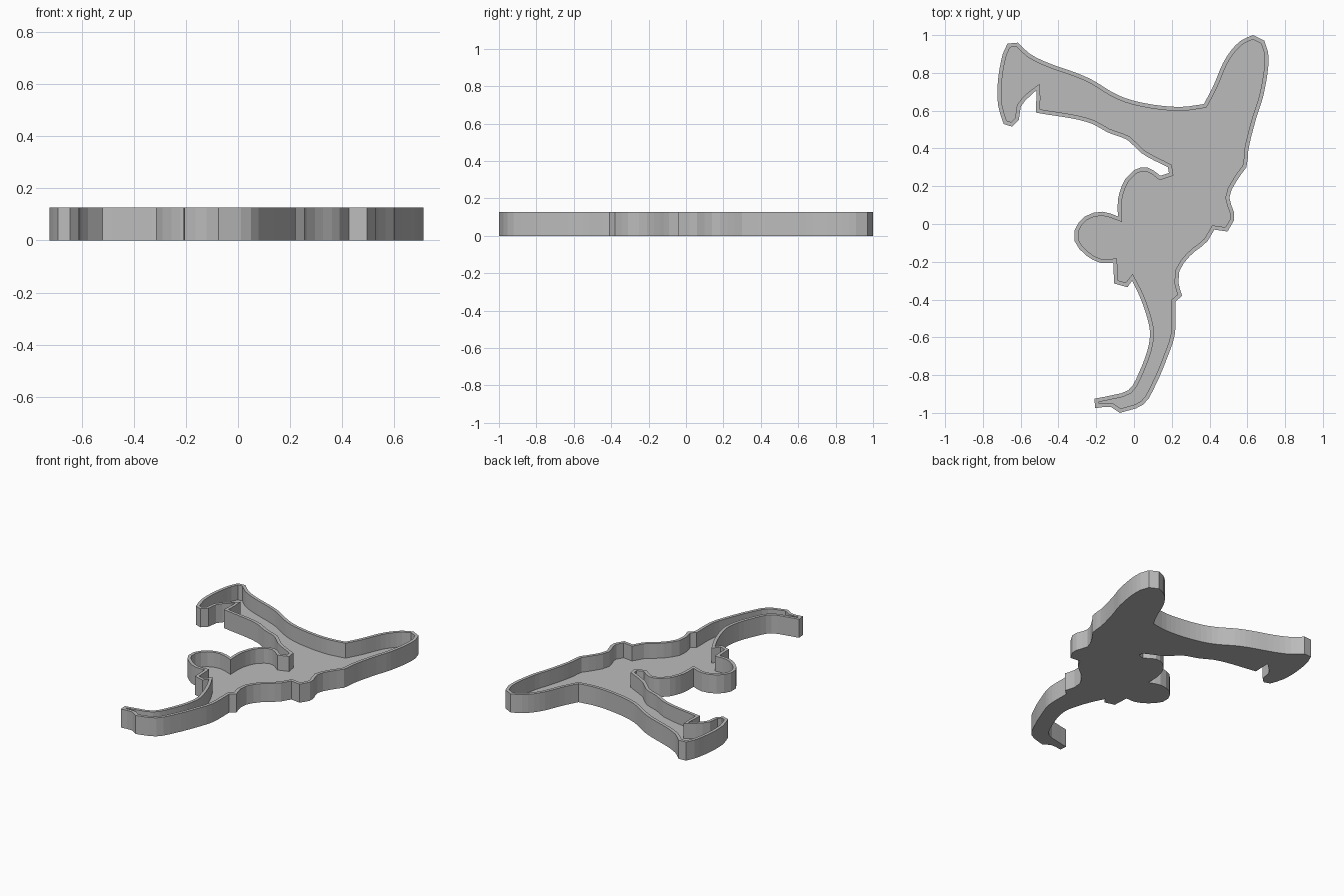
import bpy, bmesh
from mathutils import Vector

if "Cube" in bpy.data.objects:
    bpy.data.objects.remove(bpy.data.objects["Cube"])

HEIGHT, FLOOR, WALL = 0.127, 0.025, 0.021

# Silhouette of a dancer balancing on one hand, clockwise from the raised foot
OUTLINE = [
    (.63, 1.0), (.69, .97), (.71, .91), (.685, .68), (.65, .57), (.605, .39),
    (.595, .30), (.565, .26), (.505, .14), (.53, .06), (.53, .02), (.495, -.04),
    (.425, -.03), (.39, -.09), (.295, -.17), (.24, -.25), (.235, -.31),
    (.255, -.38), (.22, -.41), (.215, -.59), (.175, -.71), (.12, -.84),
    (.05, -.955), (-.075, -1.0), (-.12, -.97), (-.205, -.975), (-.21, -.925),
    (-.11, -.905), (-.03, -.88), (.025, -.79), (.085, -.59), (.065, -.48),
    (.02, -.36), (-.01, -.30), (-.035, -.335), (-.105, -.315), (-.11, -.205),
    (-.18, -.205), (-.255, -.165), (-.315, -.09), (-.315, -.035), (-.26, .04),
    (-.165, .065), (-.085, .04), (-.085, .13), (-.045, .24), (0, .285),
    (.07, .30), (.14, .255), (.185, .27), (.18, .30), (.04, .375),
    (-.035, .445), (-.14, .485), (-.22, .53), (-.52, .59), (-.515, .71),
    (-.60, .62), (-.61, .55), (-.645, .515), (-.69, .53), (-.72, .63),
    (-.695, .90), (-.67, .955), (-.615, .96), (-.55, .90), (-.235, .77),
    (-.08, .68), (.03, .645), (.25, .62), (.37, .635), (.415, .72),
    (.49, .885), (.565, .97),
]


def smooth_outline(points):
    """Round the gentle bends with short curve segments and keep sharp corners."""
    p = [Vector(q) for q in points]
    n = len(p)
    dirs = [(p[(i + 1) % n] - p[i]).normalized() for i in range(n)]
    result = []
    for i in range(n):
        a, b, d = p[i], p[(i + 1) % n], dirs[i]
        length = (b - a).length
        before, after = dirs[i - 1], dirs[(i + 1) % n]
        ta = ((before + d).normalized() if before.dot(d) > .7 else d) * length
        tb = ((after + d).normalized() if after.dot(d) > .7 else d) * length
        steps = max(1, int(length / .035))
        for k in range(steps):
            t = k / steps
            result.append(a * (2*t**3 - 3*t**2 + 1) + ta * (t**3 - 2*t**2 + t)
                          + b * (3*t**2 - 2*t**3) + tb * (t**3 - t**2))
    return result


def inset(points, width):
    """Offset a clockwise loop inwards with limited mitres."""
    result = []
    n = len(points)
    for i, q in enumerate(points):
        d0 = (q - points[i - 1]).normalized()
        d1 = (points[(i + 1) % n] - q).normalized()
        n0, n1 = Vector((d0.y, -d0.x)), Vector((d1.y, -d1.x))
        m = (n0 + n1).normalized()
        result.append(q + m * width * min(1.7, 1 / max(.1, m.dot(n1))))
    return result


outer = smooth_outline(OUTLINE)
inner = inset(outer, WALL)

# Open tray: flat base, outer wall, rim, inner wall and recessed floor
bm = bmesh.new()
loops = [[bm.verts.new((q.x, q.y, z)) for q in loop] for loop, z in
         ((outer, 0), (outer, HEIGHT), (inner, HEIGHT), (inner, FLOOR))]
count = len(outer)
for low, high in zip(loops, loops[1:]):
    for i in range(count):
        j = (i + 1) % count
        bm.faces.new((low[j], low[i], high[i], high[j]))
bm.faces.new(loops[0])
bm.faces.new(loops[3][::-1])

mesh = bpy.data.meshes.new("dancer_tray")
bm.to_mesh(mesh)
bm.free()
grey = bpy.data.materials.new("light_grey")
grey.diffuse_color = (.5, .5, .5, 1)
grey.use_nodes = True
grey.node_tree.nodes["Principled BSDF"].inputs["Base Color"].default_value = grey.diffuse_color
mesh.materials.append(grey)
tray = bpy.data.objects.new("dancer_tray", mesh)
bpy.context.collection.objects.link(tray)
